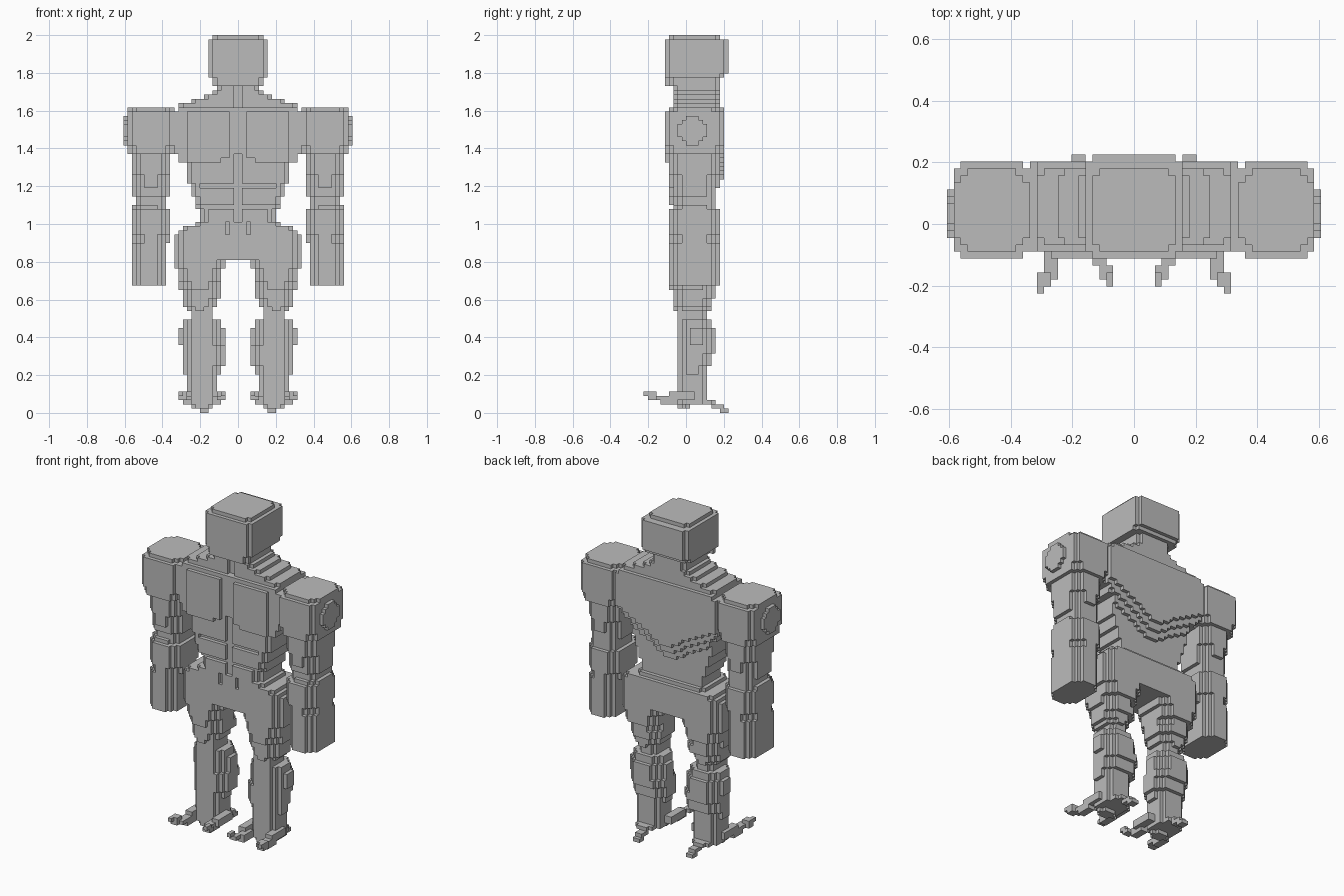
import bpy, bmesh

if "Cube" in bpy.data.objects:
    bpy.data.objects.remove(bpy.data.objects["Cube"])

U = 2 / 89  # edge of one block

gray = bpy.data.materials.new("gray")
gray.diffuse_color = (0.5, 0.5, 0.5, 1)
gray.use_nodes = True
gray.node_tree.nodes["Principled BSDF"].inputs["Base Color"].default_value = gray.diffuse_color


def layer(z0, z1, x0, x1, y0, y1, c=0):
    """Blocks of a slab whose four upright corners are stepped off by c blocks."""
    return {(i, j, k) for i in range(x0, x1) for j in range(y0, y1)
            if min(i - x0, x1 - 1 - i) + min(j - y0, y1 - 1 - j) >= c
            for k in range(z0, z1)}


def stack(*rows):
    return set().union(*(layer(*r) for r in rows))


def mirror(cells):
    return {(-1 - i, j, k) for i, j, k in cells}


DIRS = {  # outward direction -> corner offsets of that block face
    (1, 0, 0): ((1, 0, 0), (1, 1, 0), (1, 1, 1), (1, 0, 1)),
    (-1, 0, 0): ((0, 0, 0), (0, 0, 1), (0, 1, 1), (0, 1, 0)),
    (0, 1, 0): ((0, 1, 0), (0, 1, 1), (1, 1, 1), (1, 1, 0)),
    (0, -1, 0): ((0, 0, 0), (1, 0, 0), (1, 0, 1), (0, 0, 1)),
    (0, 0, 1): ((0, 0, 1), (1, 0, 1), (1, 1, 1), (0, 1, 1)),
    (0, 0, -1): ((0, 0, 0), (0, 1, 0), (1, 1, 0), (1, 0, 0)),
}


def build(name, cells):
    """Make a mesh from the exposed faces of a set of blocks."""
    bm, verts = bmesh.new(), {}
    for cell in sorted(cells):
        for d, corners in DIRS.items():
            if tuple(a + b for a, b in zip(cell, d)) in cells:
                continue
            keys = [tuple(a + b for a, b in zip(cell, c)) for c in corners]
            for key in keys:
                if key not in verts:
                    verts[key] = bm.verts.new([v * U for v in key])
            bm.faces.new([verts[key] for key in keys])
    mesh = bpy.data.meshes.new(name)
    bm.to_mesh(mesh)
    bm.free()
    mesh.materials.append(gray)
    bpy.context.collection.objects.link(bpy.data.objects.new(name, mesh))


def pair(name, cells):
    build("right_" + name, cells)
    build("left_" + name, mirror(cells))


# Head: stepped box with a jaw ledge at the front
build("head", stack(
    (88, 89, -6, 6, -4, 8, 1), (80, 88, -7, 7, -5, 10, 1),
    (79, 80, -7, 7, -5, 9, 1), (77, 79, -6, 6, -5, -2, 1)))

# Neck flaring into the trapezius
build("neck", stack(
    (76, 80, -5, 5, -3, 8, 1), (75, 76, -6, 6, -3, 8, 1),
    (74, 75, -8, 8, -3, 8, 1), (73, 74, -11, 11, -3, 8, 1),
    (72, 73, -14, 14, -3, 8, 1)) - layer(72, 77, -1, 1, -3, -2))

# Torso: tapering rib cage, then grooves cut in the front, wings cut in the back
torso = stack(
    (71, 72, -14, 14, -4, 9), (61, 71, -15, 15, -4, 9),
    (59, 61, -14, 14, -4, 9), (54, 59, -12, 12, -4, 9, 1),
    (51, 54, -11, 11, -4, 8, 1), (49, 51, -10, 10, -4, 8, 1),
    (48, 49, -10, 10, -3, 7, 1), (44, 48, -9, 9, -3, 7, 1))
torso |= stack((60, 71, -13, -1, -5, -4, 1), (60, 71, 1, 13, -5, -4, 1),
               (59, 60, -12, -4, -5, -4), (59, 60, 4, 12, -5, -4),
               (45, 48, -7, 7, -4, -3))
torso -= layer(44, 61, -1, 1, -4, -3)                     # centre line
for z in (48, 53):                                        # belly lines
    torso -= layer(z, z + 1, -9, 9, -4, -3)
torso = {(i, j, k) for i, j, k in torso                   # V-shaped back
         if j < 6 + max(0, min(3, (k - 50 - 0.55 * abs(i + 0.5)) // 2 + 1))}
build("torso", torso)

# Pelvis with a notch below the belly and a stepped crotch
pelvis = stack(
    (44, 45, -10, 10, -4, 7, 1), (43, 44, -13, 13, -4, 8, 1),
    (42, 43, -14, 14, -4, 8, 1), (36, 42, -15, 15, -4, 8, 2))
pelvis -= layer(42, 45, -3, -2, -4, -3) | layer(42, 45, 2, 3, -4, -3)
build("pelvis", pelvis)

# Shoulders: rounded blocks with a raised cap on the outer side
pair("shoulder", stack(
    (71, 72, 15, 26, -4, 8, 2), (70, 71, 15, 26, -5, 9, 1),
    (63, 70, 15, 26, -5, 9, 1), (61, 63, 15, 26, -5, 9, 2))
    | {(26, j, k) for j in range(-2, 5) for k in range(63, 70)
       if abs(j - 1) + abs(k - 66) <= 4})

# Upper arms narrowing to the elbow
pair("upper_arm", stack(
    (56, 61, 16, 25, -4, 8, 2), (53, 56, 16, 25, -4, 8, 3),
    (51, 53, 16, 25, -3, 7, 2), (47, 51, 17, 24, -2, 7, 1)))

# Forearms ending flat
pair("forearm", stack(
    (48, 49, 17, 25, -3, 7, 2), (42, 48, 16, 25, -4, 8, 2),
    (40, 42, 16, 25, -4, 8, 3), (30, 40, 17, 25, -4, 8, 2)))

# Thighs stepping in toward the knee
pair("thigh", stack(
    (34, 36, 3, 15, -4, 8, 2), (31, 34, 4, 14, -4, 8, 2),
    (29, 31, 4, 14, -4, 7, 3), (27, 29, 4, 13, -3, 7, 2),
    (25, 27, 5, 13, -3, 6, 2), (24, 25, 6, 12, -3, 6, 2),
    (21, 24, 6, 11, -2, 5, 1)))

# Shins with a calf bulge
pair("shin", stack(
    (20, 22, 4, 13, -2, 6, 2), (16, 20, 3, 14, -2, 7, 3),
    (14, 16, 3, 13, -2, 7, 2), (11, 14, 3, 13, -2, 6, 2),
    (9, 11, 4, 13, -2, 5, 2), (4, 9, 5, 12, -2, 5, 1)))

# Knee caps
pair("knee", stack((18, 21, 7, 11, -2, 0), (21, 25, 6, 11, -2, 0)))

# Feet: two splayed front toes and a down-turned heel spur
pair("foot", stack(
    (2, 4, 5, 12, -2, 5, 1), (1, 2, 6, 11, -2, 1, 1), (2, 3, 6, 11, 4, 7, 1),
    (3, 5, 11, 13, -4, 2), (2, 4, 11, 13, -6, -2), (3, 4, 11, 13, -8, -6),
    (3, 5, 12, 14, -9, -7), (4, 5, 13, 14, -10, -8),
    (3, 5, 3, 5, -4, 2), (2, 4, 4, 6, -6, -2), (3, 4, 3, 5, -8, -6),
    (4, 5, 3, 4, -9, -7),
    (1, 2, 7, 9, 6, 9), (0, 1, 7, 9, 8, 10)))
